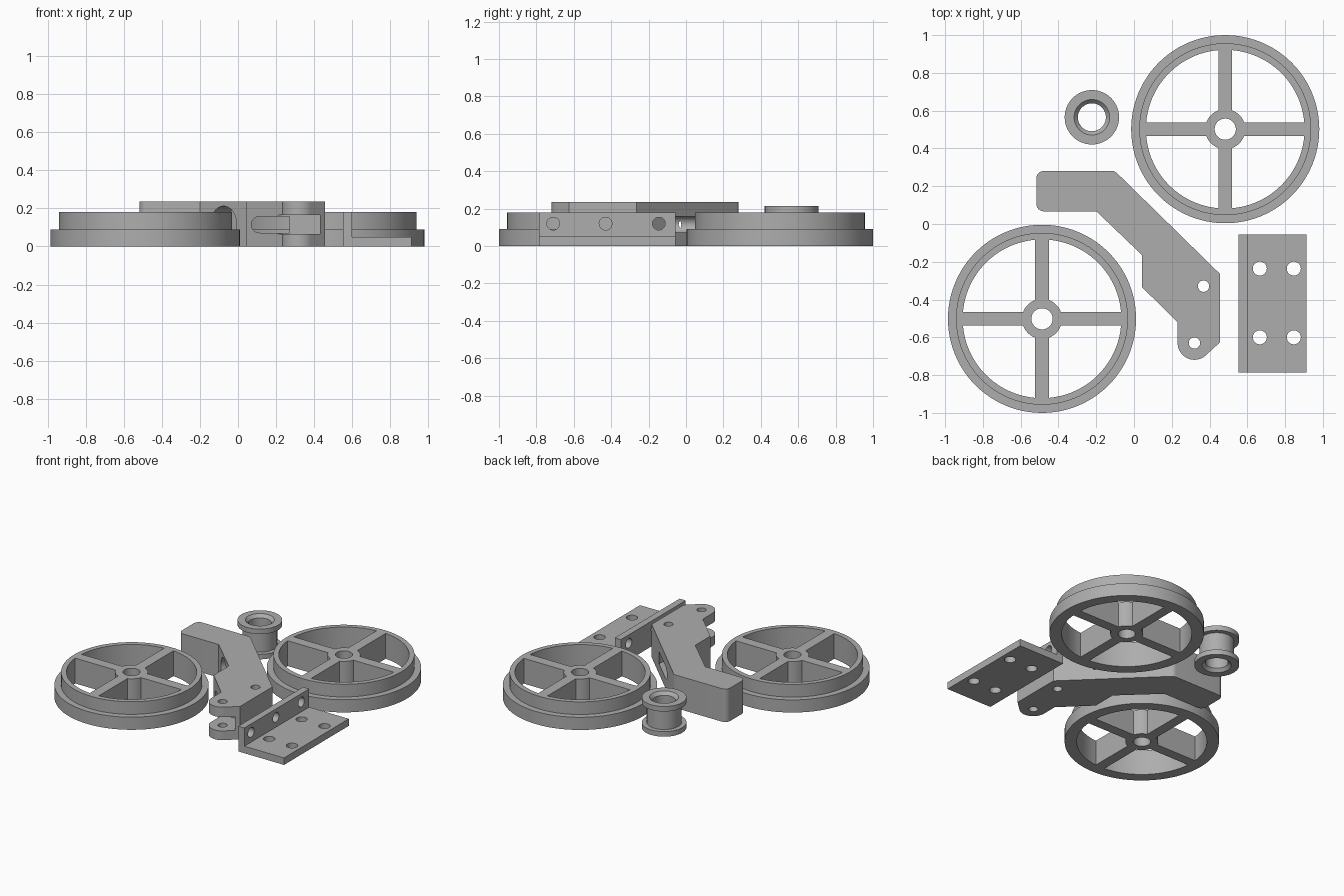
import bpy, bmesh
from math import sin, cos, pi, asin, radians
from mathutils import Matrix, Vector

if "Cube" in bpy.data.objects:
    bpy.data.objects.remove(bpy.data.objects["Cube"])

grey = bpy.data.materials.new("matte grey")
grey.use_nodes = True
GREY = (0.42, 0.42, 0.42, 1)
grey.diffuse_color = GREY
grey.node_tree.nodes["Principled BSDF"].inputs["Base Color"].default_value = GREY


def make(name, bm, matrix=Matrix()):
    bmesh.ops.transform(bm, matrix=matrix, verts=bm.verts)
    bmesh.ops.recalc_face_normals(bm, faces=bm.faces)
    mesh = bpy.data.meshes.new(name)
    bm.to_mesh(mesh)
    bm.free()
    mesh.materials.append(grey)
    ob = bpy.data.objects.new(name, mesh)
    bpy.context.collection.objects.link(ob)
    return ob


def prism(name, pts, z0, z1, matrix=Matrix()):
    bm = bmesh.new()
    face = bm.faces.new([bm.verts.new((x, y, z0)) for x, y in pts])
    ext = bmesh.ops.extrude_face_region(bm, geom=[face])["geom"]
    verts = [v for v in ext if isinstance(v, bmesh.types.BMVert)]
    bmesh.ops.translate(bm, vec=(0, 0, z1 - z0), verts=verts)
    return make(name, bm, matrix)


def arc(cx, cy, r, a0, a1, n):
    return [(cx + r * cos(a0 + (a1 - a0) * i / n), cy + r * sin(a0 + (a1 - a0) * i / n))
            for i in range(n + 1)]


def rod(r, z0, z1, matrix=Matrix(), n=48):
    return prism("cutter", arc(0, 0, r, 0, 2 * pi, n)[:-1], z0, z1, matrix)


def box(x0, x1, y0, y1, z0, z1):
    return prism("cutter", [(x0, y0), (x1, y0), (x1, y1), (x0, y1)], z0, z1)


def lathe(name, profile, centre, n=96):
    """Revolve a closed (radius, z) outline into a ring."""
    bm = bmesh.new()
    rings = [[bm.verts.new((r * cos(2 * pi * i / n), r * sin(2 * pi * i / n), z))
              for r, z in profile] for i in range(n)]
    for i in range(n):
        a, b = rings[i], rings[(i + 1) % n]
        for j in range(len(profile)):
            k = (j + 1) % len(profile)
            bm.faces.new((a[j], b[j], b[k], a[k]))
    return make(name, bm, Matrix.Translation((*centre, 0)))


def cut(ob, *cutters):
    for c in cutters:
        mod = ob.modifiers.new("cut", 'BOOLEAN')
        mod.operation, mod.solver, mod.object = 'DIFFERENCE', 'EXACT', c
        bpy.context.view_layer.objects.active = ob
        bpy.ops.object.modifier_apply(modifier=mod.name)
        bpy.data.objects.remove(c)


def smooth(ob):
    bpy.ops.object.select_all(action='DESELECT')
    ob.select_set(True)
    bpy.context.view_layer.objects.active = ob
    bpy.ops.object.shade_smooth_by_angle(angle=radians(30))


def at(x, y, z=0):
    return Matrix.Translation((x, y, z))


# Two flanged wheels: a stepped disc with four openings leaving the spokes
HALF, HUB, RIM = 0.036, 0.106, 0.42
outer, inner = asin(HALF / RIM), asin(HALF / HUB)
opening = (arc(0, 0, RIM, outer, pi / 2 - outer, 24)
           + arc(0, 0, HUB, pi / 2 - inner, inner, 8))
for name, x, y in (("front_wheel", -0.487, -0.502), ("back_wheel", 0.483, 0.502)):
    wheel = lathe(name, [(0.056, 0), (0.498, 0), (0.498, 0.09), (0.455, 0.09),
                         (0.455, 0.18), (0.056, 0.18)], (x, y))
    for q in range(4):
        cut(wheel, prism("cutter", opening, -0.1, 0.3,
                         at(x, y) @ Matrix.Rotation(q * pi / 2, 4, 'Z')))
    smooth(wheel)

# Flanged bushing with chamfered bore
bushing = lathe("bushing", [(0.074, 0.022), (0.094, 0), (0.144, 0), (0.144, 0.036),
                            (0.112, 0.036), (0.112, 0.179), (0.144, 0.179),
                            (0.144, 0.215), (0.094, 0.215), (0.074, 0.193)],
                (-0.223, 0.565))
smooth(bushing)

# Angle bracket: L profile swept along y, then drilled
bracket = prism("angle_bracket",
                [(0.552, 0), (0.912, 0), (0.912, 0.05), (0.6, 0.05), (0.6, 0.18), (0.552, 0.18)],
                0.056, 0.785, Matrix.Rotation(pi / 2, 4, 'X'))
for x in (0.666, 0.846):
    for y in (-0.236, -0.6):
        cut(bracket, rod(0.037, -0.1, 0.1, at(x, y)))
for y in (-0.71, -0.43, -0.145):
    cut(bracket, rod(0.034, -0.1, 0.1, at(0.575, y, 0.12) @ Matrix.Rotation(pi / 2, 4, 'Y')))
smooth(bracket)

# Cranked arm with rounded heel and tip
R = 0.04
outline = (arc(-0.517 + R, 0.281 - R, R, pi / 2, pi, 8)
           + arc(-0.517 + R, 0.067 + R, R, pi, 1.5 * pi, 8)
           + [(-0.199, 0.067), (0.042, -0.164), (0.042, -0.334), (0.231, -0.52)]
           + arc(0.32, -0.63, 0.089, pi, 1.76 * pi, 20)
           + [(0.456, -0.626), (0.456, -0.265)]
           + arc(-0.118, 0.281 - R, R, pi / 4, pi / 2, 6))
arm = prism("cranked_arm", outline, 0, 0.235)

# Pivot holes
for x, y in ((0.368, -0.329), (0.32, -0.63)):
    cut(arm, rod(0.03, -0.1, 0.4, at(x, y)))

# Lever slot with a rounded end, running front to back, and the tip pocket
slot = arc(0.113, 0.115, 0.043, pi / 2, 1.5 * pi, 16) + [(0.27, 0.072), (0.27, 0.158)]
cut(arm, prism("cutter", slot, -0.4, 0.9, Matrix.Rotation(pi / 2, 4, 'X')))
cut(arm, box(0.2, 0.43, -0.8, -0.5, 0.066, 0.164))

# Round socket in the front diagonal face
tilt = Vector((1, 1, 0)).to_track_quat('Z', 'Y').to_matrix().to_4x4()
cut(arm, rod(0.095, -0.15, 0.12, at(-0.075, -0.05, 0.117) @ tilt))
smooth(arm)
